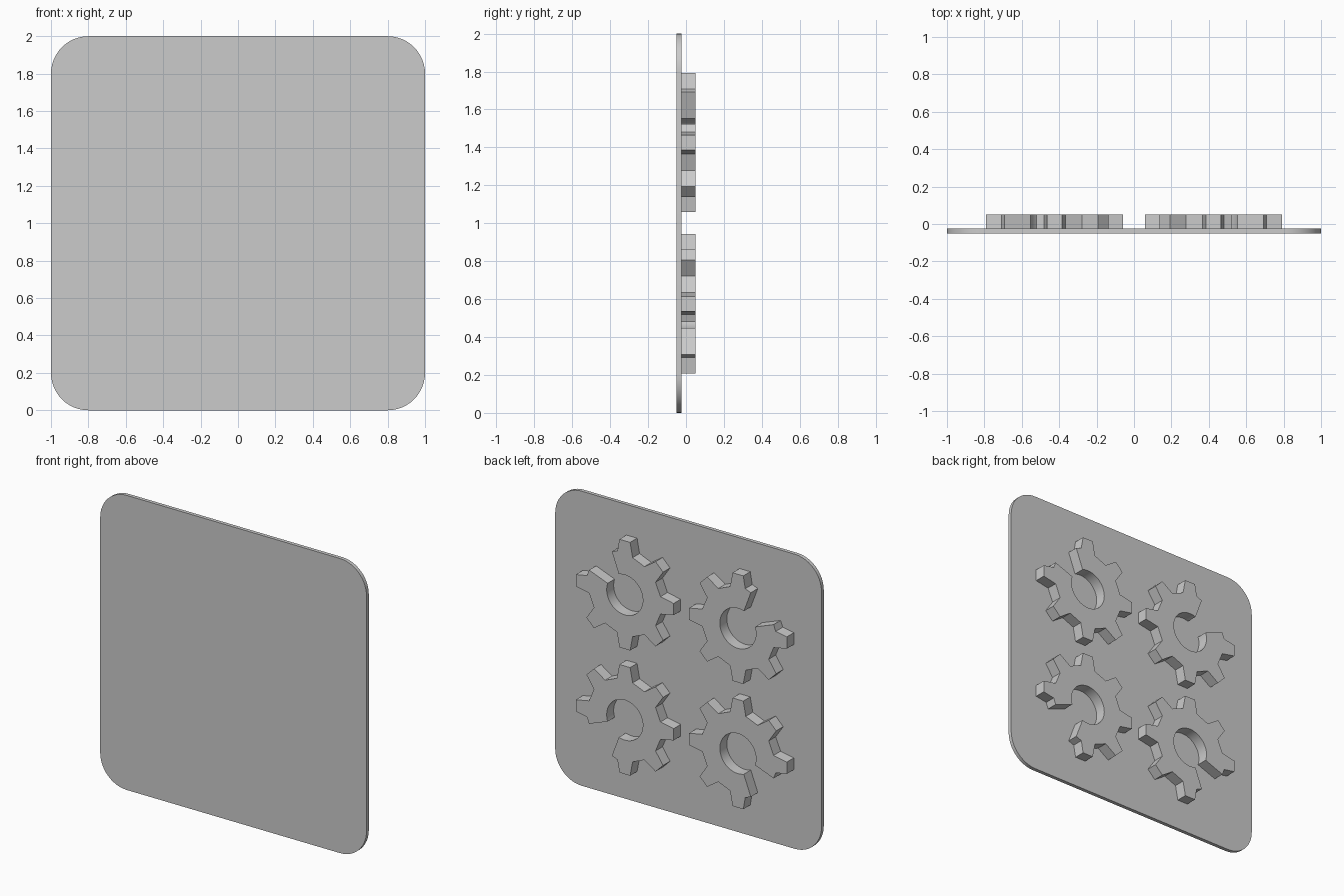
import bpy, bmesh
from math import sin, cos, pi, radians
from mathutils import Vector, Matrix

cube = bpy.data.objects.get("Cube")
if cube:
    bpy.data.objects.remove(cube, do_unlink=True)

grey = bpy.data.materials.new("plain_grey")
grey.use_nodes = True
COLOUR = (0.6, 0.6, 0.6, 1)
grey.diffuse_color = COLOUR
grey.node_tree.nodes["Principled BSDF"].inputs["Base Color"].default_value = COLOUR


def extrude_profile(name, points, y0, y1, location=(0, 0, 0)):
    """Make a solid from an outline in the xz plane, between two depths."""
    bm = bmesh.new()
    face = bm.faces.new([bm.verts.new((x, y0, z)) for x, z in points])
    grown = bmesh.ops.extrude_face_region(bm, geom=[face], use_keep_orig=True)
    moved = [g for g in grown["geom"] if isinstance(g, bmesh.types.BMVert)]
    bmesh.ops.translate(bm, vec=(0, y1 - y0, 0), verts=moved)
    bmesh.ops.recalc_face_normals(bm, faces=bm.faces)
    mesh = bpy.data.meshes.new(name)
    bm.to_mesh(mesh)
    bm.free()
    mesh.materials.append(grey)
    obj = bpy.data.objects.new(name, mesh)
    obj.location = location
    bpy.context.collection.objects.link(obj)
    bpy.ops.object.select_all(action="DESELECT")
    obj.select_set(True)
    bpy.context.view_layer.objects.active = obj
    bpy.ops.object.shade_smooth_by_angle(angle=radians(15))
    return obj


def arc(cx, cz, r, start, end, steps):
    angles = [start + (end - start) * i / steps for i in range(steps + 1)]
    return [(cx + r * cos(a), cz + r * sin(a)) for a in angles]


# Backing plate with rounded corners
R = 0.2
plate = []
for i, (sx, sz) in enumerate([(1, 1), (-1, 1), (-1, -1), (1, -1)]):
    plate += arc(sx * (1 - R), 1 + sz * (1 - R), R, i * pi / 2, (i + 1) * pi / 2, 12)
extrude_profile("backing_plate", plate, -0.05, -0.025)

# Gear outline: eight tooth places, the one at 45 degrees opened into a slot
TIP, TIP_HALF = 0.367, 0.04
ROOT, ROOT_HALF = 0.268, 0.059
HOLE = 0.136
SLOT_BASE, SLOT_EDGE = (0.284, 0.055), (0.268, 0.097)

gear = [SLOT_EDGE[::-1], SLOT_BASE[::-1]]
for k in range(2, 9):
    turn = Matrix.Rotation(k * pi / 4, 2)
    tooth = [(ROOT, -ROOT_HALF), (TIP, -TIP_HALF), (TIP, TIP_HALF), (ROOT, ROOT_HALF)]
    if k == 2:
        tooth = tooth[1:]
    if k == 8:
        tooth = tooth[:-1]
    for p in tooth:
        # the tooth beside the slot starts from its own base point
        if k == 2 and p == tooth[0]:
            gear.append((TIP_HALF, TIP))
        else:
            gear.append(tuple(turn @ Vector(p)))
gear += [SLOT_BASE, SLOT_EDGE]
gear += arc(0, 0, HOLE, radians(19), radians(71 - 360), 40)

# Four gears with their slots facing the plate corners
for sx, side in ((1, "left"), (-1, "right")):
    for sz, level in ((1, "upper"), (-1, "lower")):
        outline = [(sx * x, sz * z) for x, z in gear]
        extrude_profile(f"{level}_{side}_gear", outline, -0.025, 0.05,
                        (sx * 0.425, 0, 1 + sz * 0.425))
